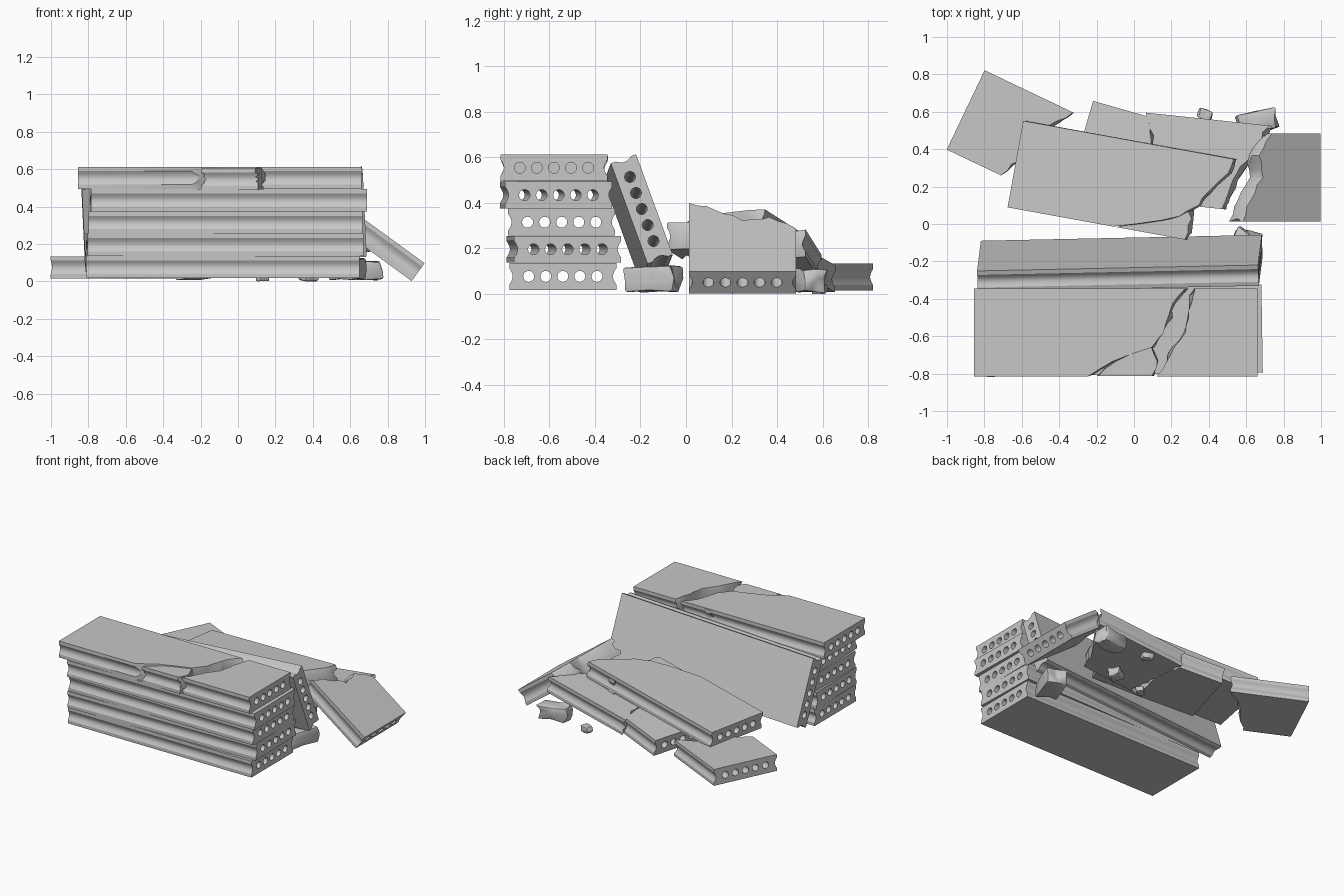
import bpy, bmesh, math, random
from mathutils import Euler

random.seed(4)
cube = bpy.data.objects.get("Cube")
if cube:
    bpy.data.objects.remove(cube, do_unlink=True)

concrete = bpy.data.materials.new("concrete_grey")
GREY = (0.57, 0.57, 0.57, 1)
concrete.use_nodes = True
concrete.diffuse_color = GREY
concrete.node_tree.nodes["Principled BSDF"].inputs["Base Color"].default_value = GREY

W, H = 0.235, 0.059          # half width and half thickness of a slab
N, G = 13, 7                 # points across the flat faces, points in a side groove
HOLE_R, HOLE_GAP, SIDES = 0.024, 0.075, 20


def finish(bm, name, loc, rot=(0, 0, 0)):
    """Turn a bmesh into a shaded object."""
    bmesh.ops.recalc_face_normals(bm, faces=bm.faces)
    mesh = bpy.data.meshes.new(name)
    bm.to_mesh(mesh)
    bm.free()
    mesh.materials.append(concrete)
    obj = bpy.data.objects.new(name, mesh)
    bpy.context.collection.objects.link(obj)
    obj.location, obj.rotation_euler = loc, rot
    bpy.ops.object.select_all(action='DESELECT')
    obj.select_set(True)
    bpy.context.view_layer.objects.active = obj
    bpy.ops.object.shade_smooth_by_angle(angle=math.radians(32))
    return obj


def profile():
    """Slab cross-section: flat top and bottom, a rounded groove down each side."""
    row = [W - 2 * W * i / (N - 1) for i in range(N)]
    zs = [0.036 - 0.072 * i / (G - 1) for i in range(G)]
    groove = [(W - 0.015 * math.cos(math.pi * z / 0.072), z) for z in zs]
    return ([(y, H) for y in row] + [(-y, z) for y, z in groove]
            + [(-y, -H) for y in row] + groove[::-1])


def along(values, y):
    """Break position at width y, interpolated from evenly spaced values."""
    t = min(max((y + W) / (2 * W), 0), 1) * (len(values) - 1)
    i = min(int(t), len(values) - 2)
    return values[i] + (values[i + 1] - values[i]) * (t - i)


def loop_edges(bm, ring):
    pairs = zip(ring, ring[1:] + ring[:1])
    return [bm.edges.get(p) or bm.edges.new(p) for p in pairs]


def bridge(bm, a, b):
    for i in range(len(a)):
        j = (i + 1) % len(a)
        bm.faces.new((a[i], a[j], b[j], b[i]))


def broken_cap(bm, ring, values, side):
    """Rough solid face closing a snapped end."""
    top, left = ring[:N], ring[N:N + G]
    bottom, right = ring[N + G:2 * N + G][::-1], ring[2 * N + G:]
    m = G // 2
    mid = [right[m]]
    for v in top[1:-1]:
        x = along(values, v.co.y) + side * random.uniform(0, 0.022)
        mid.append(bm.verts.new((x, v.co.y, random.uniform(-0.015, 0.015))))
    mid.append(left[m])
    for i in range(N - 1):
        up = [top[i], top[i + 1], mid[i + 1], mid[i]]
        low = [mid[i], mid[i + 1], bottom[i + 1], bottom[i]]
        if i == 0:
            up += right[m + 1:]
            low += right[:m]
        if i == N - 2:
            up[2:2] = left[:m]
            low[2:2] = left[m + 1:]
        bm.faces.new(up)
        bm.faces.new(low)


def slab(name, ends, loc, yaw=0, pitch=0, roll=0):
    """Hollow-core slab; an end given as a list is a snapped edge, a number is a clean cut."""
    bm = bmesh.new()
    rings = []
    for end in ends:
        ring = []
        for y, z in profile():
            x = end
            if isinstance(end, list):
                x = along(end, y) + random.uniform(-0.01, 0.01)
            ring.append(bm.verts.new((x, y, z)))
        rings.append(ring)
    bridge(bm, *rings)

    clean = [k for k in (0, 1) if not isinstance(ends[k], list)]
    caps = {k: loop_edges(bm, rings[k]) for k in clean}
    for h in range(-2, 3) if clean else ():
        tubes = []
        for k in (0, 1):
            x = ends[k] if k in clean else ends[clean[0]] + (0.22 if k else -0.22)
            tubes.append([bm.verts.new((x, h * HOLE_GAP + HOLE_R * math.cos(a), HOLE_R * math.sin(a)))
                          for a in (math.tau * s / SIDES for s in range(SIDES))])
            if k in clean:
                caps[k] += loop_edges(bm, tubes[k])
            else:
                bm.faces.new(tubes[k])
        bridge(bm, *tubes)
    for k in (0, 1):
        if k in clean:
            bmesh.ops.triangle_fill(bm, edges=caps[k], use_beauty=True, normal=(1, 0, 0))
        else:
            broken_cap(bm, rings[k], ends[k], 1 if k else -1)
    rot = Euler((math.radians(roll), math.radians(-pitch), math.radians(yaw)))
    return finish(bm, name, loc, rot)


def chunk(name, loc, size, yaw=0):
    """Lump of rubble: a jittered block with worn edges."""
    bm = bmesh.new()
    bmesh.ops.create_cube(bm, size=1)
    bmesh.ops.subdivide_edges(bm, edges=bm.edges[:], cuts=1, use_grid_fill=True)
    for v in bm.verts:
        for i in range(3):
            v.co[i] = (v.co[i] + random.uniform(-0.1, 0.1)) * size[i]
    bmesh.ops.bevel(bm, geom=bm.edges[:], offset=min(size) * 0.1, segments=2,
                    affect='EDGES', profile=0.5)
    return finish(bm, name, loc, (0, 0, math.radians(yaw)))


# Stacked slabs, lowest first
slab("stack_slab_1", (-0.81, 0.65), (0, -0.541, 0.077))
slab("stack_slab_2", (-0.81, 0.665), (0, -0.535, 0.196), yaw=1.3)
slab("stack_slab_3", (-0.80, 0.665), (0, -0.546, 0.315))
slab("stack_slab_4", (-0.79, 0.685), (0, -0.57, 0.434), yaw=0.9)

# Snapped top slab; the loose corner tucks into the long piece
slab("top_slab_long", (-0.855, [-0.24, -0.12, 0.09, 0.15, 0.19, 0.21, 0.28]), (0, -0.58, 0.554))
slab("top_slab_short", ([0.13, 0.18, 0.22, 0.27, 0.30, 0.30, 0.33], 0.66), (0, -0.58, 0.554))
slab("top_slab_loose_corner", ([-0.20, -0.09] + [0.04] * 5, [0.10, 0.12] + [0.09] * 5),
     (0, -0.578, 0.547))

# Slab leaning on the stack
slab("leaning_slab", (-0.75, 0.755), (-0.078, -0.21, 0.332), yaw=1.2, pitch=3.1, roll=110)

# Collapsed slabs behind; the upper one has a chipped, sunken corner
slab("fallen_slab_upper", (0, [0.57, 0.88, 1.0, 1.05, 1.12, 1.155]), (-0.6275, 0.32, 0.178),
     yaw=-10.3, pitch=6.5, roll=1)
slab("fallen_slab_chipped_corner", ([0.60, 0.86] + [0.91] * 4, [0.965, 0.98] + [0.96] * 4),
     (-0.6275, 0.32, 0.148), yaw=-10.3, pitch=6.5, roll=1)
slab("fallen_slab_middle", (0, [0.42, 0.40, 0.38, 0.36, 0.31]), (-0.275, 0.43, 0.066), yaw=-16, pitch=9)
slab("fallen_slab_lower", ([0.10, 0.08, 0.06, 0.05, 0.01], [0.47, 0.50, 0.55, 0.62, 0.67]),
     (0.045, 0.361, 0.112), yaw=-6, pitch=9.5)
slab("fallen_slab_tilted", ([-0.52, -0.46, -0.39, -0.40, -0.33], 0), (0.963, 0.248, 0.05), pitch=-36)
slab("fallen_slab_flat", (0, [0.32, 0.37, 0.40, 0.44, 0.53]), (-0.9, 0.61, 0.075), yaw=-25.5)

# Rubble
chunk("rubble_under_lean", (0.58, -0.14, 0.064), (0.13, 0.21, 0.11), -20)
chunk("rubble_back", (0.66, 0.545, 0.06), (0.2, 0.11, 0.10), 12)
chunk("rubble_under_pile", (0.38, 0.27, 0.03), (0.09, 0.08, 0.05), 30)
chunk("rubble_pebble", (0.38, 0.585, 0.022), (0.07, 0.05, 0.04), -20)
chunk("rubble_pebble_inner", (0.13, 0.22, 0.02), (0.06, 0.05, 0.035), 40)
